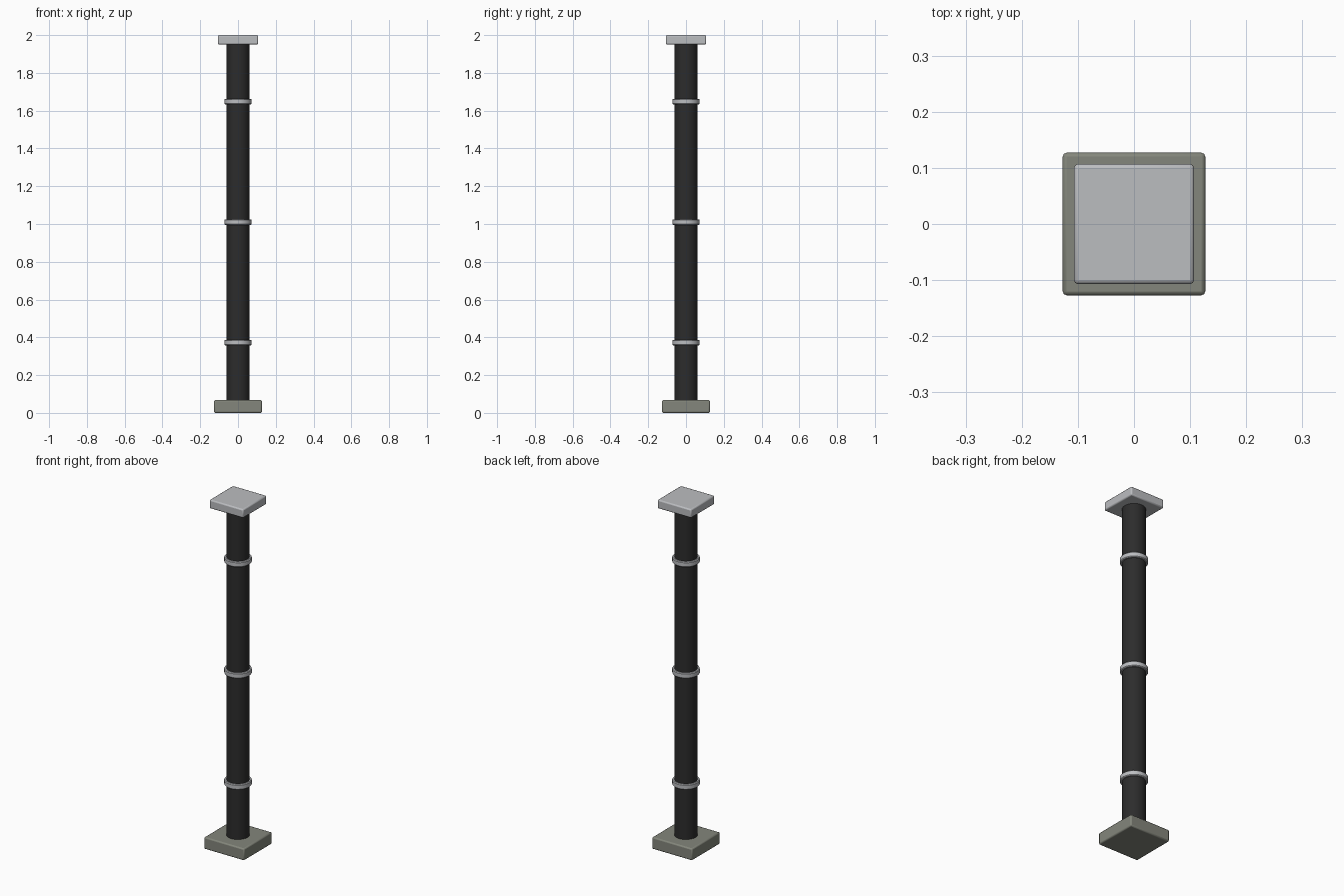
import bpy
import math

cube = bpy.data.objects.get("Cube")
if cube:
    bpy.data.objects.remove(cube, do_unlink=True)


def material(name, rgb):
    mat = bpy.data.materials.new(name)
    mat.use_nodes = True
    color = (*rgb, 1.0)
    mat.diffuse_color = color
    mat.node_tree.nodes["Principled BSDF"].inputs["Base Color"].default_value = color
    return mat


black = material("black_shaft", (0.025, 0.025, 0.025))
steel = material("light_steel", (0.50, 0.51, 0.53))
stone = material("grey_stone", (0.23, 0.24, 0.20))


def finish(obj, name, mat, bevel=0.0, segments=2):
    obj.name = name
    obj.data.materials.append(mat)
    if bevel:
        mod = obj.modifiers.new("Soft edges", 'BEVEL')
        mod.width = bevel
        mod.segments = segments
        mod.limit_method = 'ANGLE'
        mod.angle_limit = math.radians(40)
    bpy.ops.object.shade_smooth_by_angle(angle=math.radians(35))


def slab(name, half, bottom, top, mat, bevel):
    bpy.ops.mesh.primitive_cube_add(size=1, location=(0, 0, (bottom + top) / 2))
    obj = bpy.context.object
    obj.scale = (2 * half, 2 * half, top - bottom)
    bpy.ops.object.transform_apply(location=False, rotation=False, scale=True)
    finish(obj, name, mat, bevel)


def drum(name, radius, bottom, top, mat, bevel=0.0):
    bpy.ops.mesh.primitive_cylinder_add(
        vertices=24, radius=radius, depth=top - bottom,
        location=(0, 0, (bottom + top) / 2))
    finish(bpy.context.object, name, mat, bevel, 1)


# Square foot and cap
slab("base_plate", 0.127, 0.0, 0.068, stone, 0.007)
slab("cap_plate", 0.107, 1.95, 2.0, steel, 0.007)

# Round shaft running between the plates
drum("shaft", 0.061, 0.06, 1.96, black)

# Evenly spaced collars
for label, z in (("lower", 0.372), ("middle", 1.01), ("upper", 1.648)):
    drum(label + "_collar", 0.072, z - 0.015, z + 0.015, steel, 0.004)
